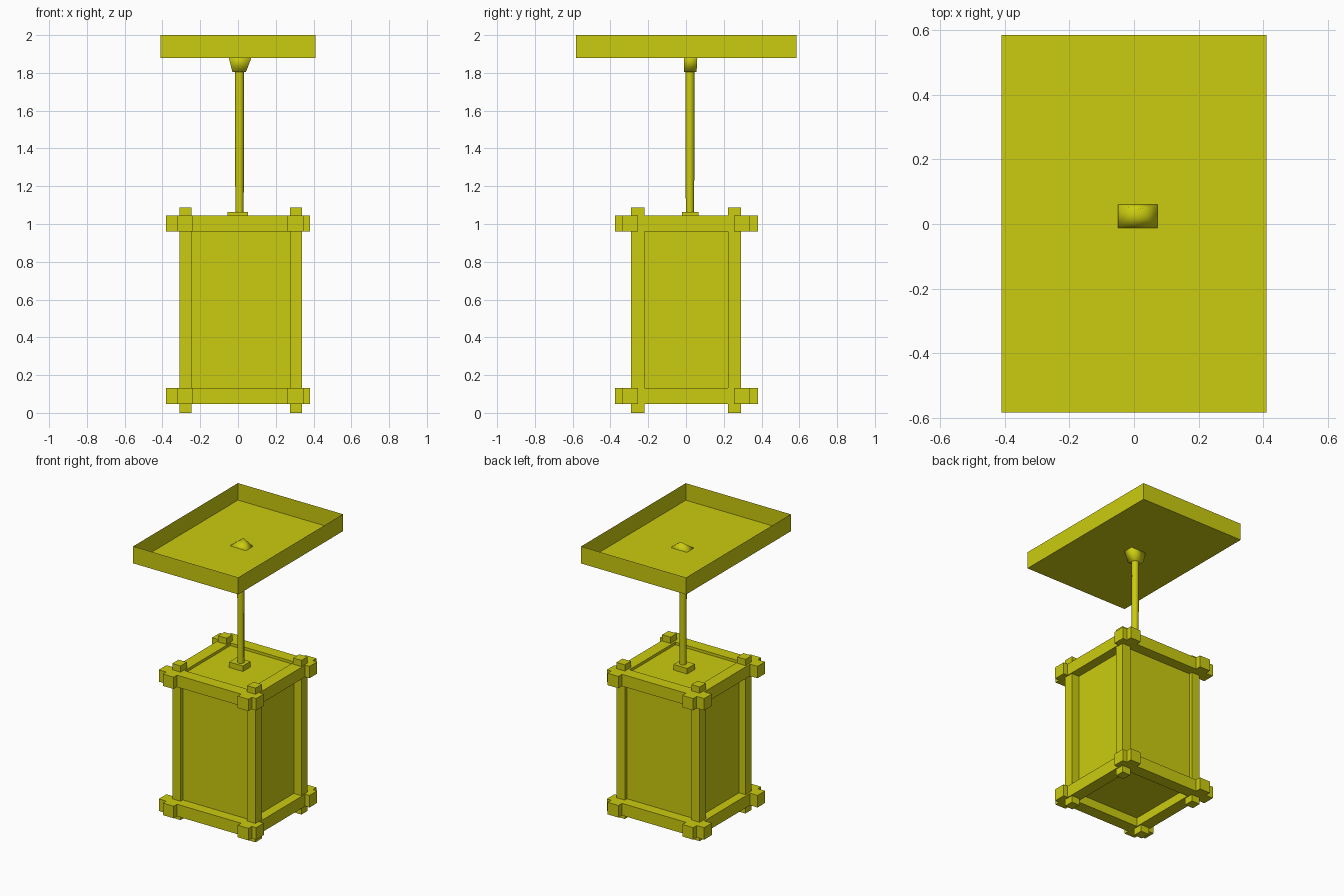
import bpy, bmesh
from mathutils import Vector, Matrix

if "Cube" in bpy.data.objects:
    bpy.data.objects.remove(bpy.data.objects["Cube"])

mat = bpy.data.materials.new("olive yellow")
mat.diffuse_color = (0.6, 0.6, 0.005, 1)
mat.use_nodes = True
mat.node_tree.nodes["Principled BSDF"].inputs["Base Color"].default_value = mat.diffuse_color


def finish(name, bm):
    bmesh.ops.recalc_face_normals(bm, faces=bm.faces)
    me = bpy.data.meshes.new(name)
    bm.to_mesh(me)
    bm.free()
    me.materials.append(mat)
    ob = bpy.data.objects.new(name, me)
    bpy.context.collection.objects.link(ob)
    return ob


def box(name, x, y, z, open_top=False):
    """Box from (min, max) ranges, optionally without its top face."""
    bm = bmesh.new()
    bmesh.ops.create_cube(bm, size=1)
    for v in bm.verts:
        v.co = Vector([r[0] if c < 0 else r[1] for c, r in zip(v.co, (x, y, z))])
    if open_top:
        top = [f for f in bm.faces if all(v.co.z > z[0] + 1e-4 for v in f.verts)]
        bmesh.ops.delete(bm, geom=top, context='FACES_ONLY')
    return finish(name, bm)


# Lantern body
box("lantern_body", (-0.26, 0.28), (-0.265, 0.265), (0.11, 1.025))

# Corner posts
for sx, x in (("left", (-0.31, -0.245)), ("right", (0.275, 0.34))):
    for sy, y in (("front", (-0.29, -0.22)), ("back", (0.222, 0.29))):
        box(f"{sy}_{sx}_post", x, y, (0, 1.088))

# Crossing rails, bottom and top
for level, z in (("bottom", (0.048, 0.133)), ("top", (0.96, 1.044))):
    for side, x in (("left", (-0.322, -0.238)), ("right", (0.262, 0.346))):
        box(f"{level}_{side}_rail", x, (-0.377, 0.38), z)
    for side, y in (("front", (-0.34, -0.255)), ("back", (0.255, 0.34))):
        box(f"{level}_{side}_rail", (-0.38, 0.38), y, z)

# Hanging rod with its base plate
box("rod_base_plate", (-0.055, 0.052), (-0.02, 0.065), (1.01, 1.064))
bm = bmesh.new()
bmesh.ops.create_cone(bm, cap_ends=True, segments=8, radius1=0.022, radius2=0.025,
                      depth=0.80, matrix=Matrix.Translation((0.008, 0.021, 1.45)))
rod = finish("hanging_rod", bm)

# Ceiling socket: flared block with a peak that pokes through the tray floor
bm = bmesh.new()
rings = []
for x0, x1, y0, y1, z in ((-0.03, 0.042, -0.01, 0.056, 1.805),
                          (-0.05, 0.073, -0.012, 0.06, 1.885)):
    rings.append([bm.verts.new(p) for p in
                  ((x0, y0, z), (x1, y0, z), (x1, y1, z), (x0, y1, z))])
apex = bm.verts.new((0.012, 0.045, 1.932))
bm.faces.new(rings[0])
for i in range(4):
    j = (i + 1) % 4
    bm.faces.new((rings[0][i], rings[0][j], rings[1][j], rings[1][i]))
    bm.faces.new((rings[1][i], rings[1][j], apex))
socket = finish("ceiling_socket", bm)

# Ceiling mount: open-topped thin tray
box("ceiling_tray", (-0.41, 0.41), (-0.583, 0.585), (1.88, 2.0), open_top=True)

# Smooth the rod and socket
for ob in (rod, socket):
    for p in ob.data.polygons:
        p.use_smooth = len(p.vertices) < 8
